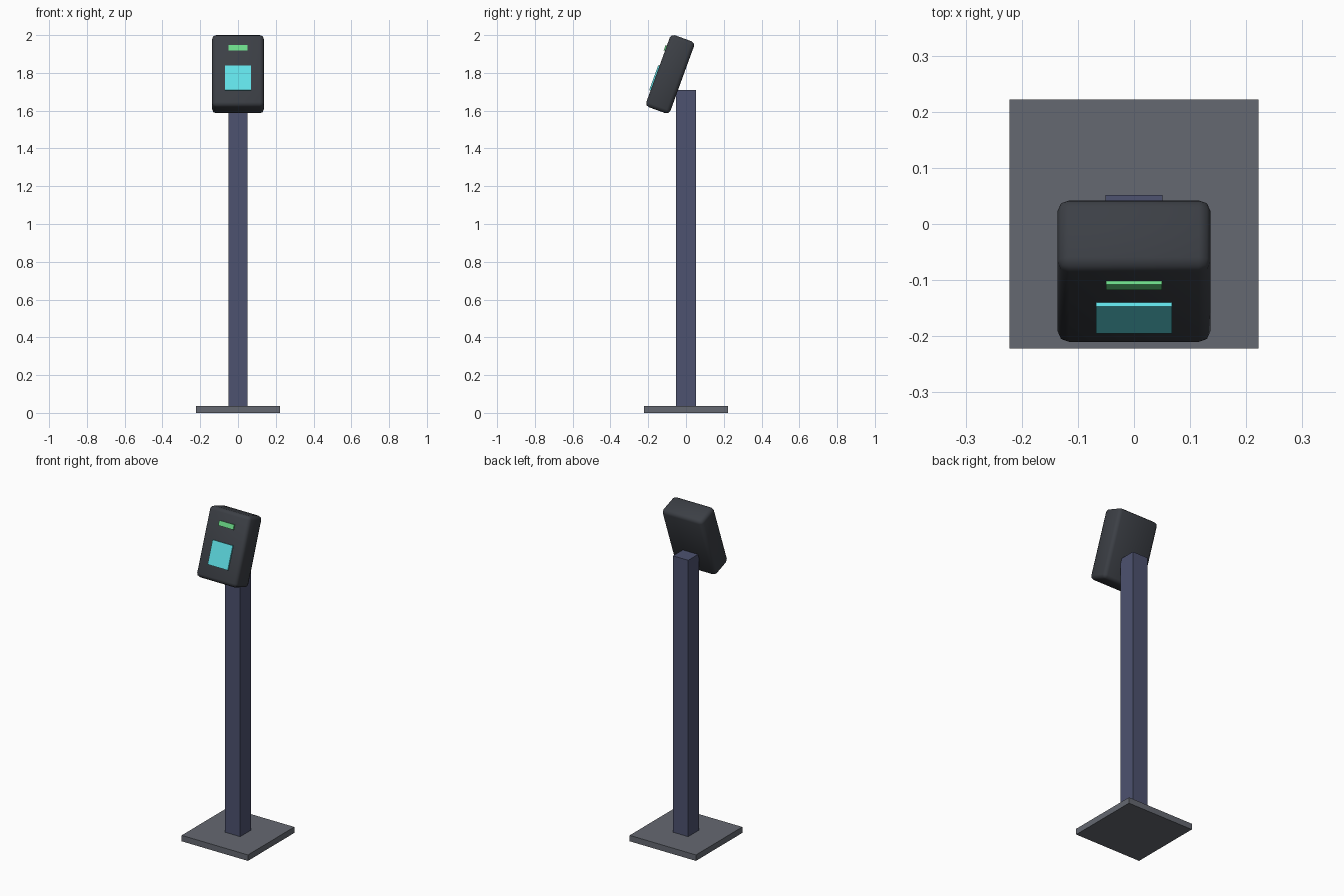
import bpy
from math import radians
from mathutils import Matrix, Vector

if "Cube" in bpy.data.objects:
    bpy.data.objects.remove(bpy.data.objects["Cube"])


def material(name, rgb):
    m = bpy.data.materials.new(name)
    m.diffuse_color = (*rgb, 1)
    m.use_nodes = True
    m.node_tree.nodes["Principled BSDF"].inputs["Base Color"].default_value = m.diffuse_color
    return m


def box(name, size, centre, mat, frame=Matrix()):
    """Box of the given size, centred in the given local frame."""
    bpy.ops.mesh.primitive_cube_add(size=1)
    ob = bpy.context.object
    ob.name = name
    ob.data.transform(Matrix.Diagonal((*size, 1)))
    ob.matrix_world = frame @ Matrix.Translation(Vector(centre))
    ob.data.materials.append(mat)
    return ob


steel = material("steel", (0.13, 0.14, 0.165))
navy = material("navy", (0.075, 0.085, 0.16))
charcoal = material("charcoal", (0.045, 0.05, 0.06))
cyan = material("cyan", (0.12, 0.75, 0.8))
green = material("green", (0.15, 0.7, 0.25))

# Floor plate and post
box("base_plate", (0.444, 0.444, 0.036), (0, 0, 0.018), steel)
box("post", (0.102, 0.104, 1.71), (0, 0, 0.855), navy)

# Reader head, leaning back 20 degrees
tilt = Matrix.Translation((0, -0.084, 1.793)) @ Matrix.Rotation(radians(-20), 4, 'X')
head = box("reader_head", (0.273, 0.136, 0.405), (0, 0, 0), charcoal, tilt)
bevel = head.modifiers.new("edge_bevel", 'BEVEL')
bevel.width = 0.021
bevel.segments = 2
bpy.ops.object.shade_smooth()

# Screen and status light stand slightly proud of the head's front face
box("screen", (0.135, 0.0153, 0.14), (0, -0.0677, -0.0476), cyan, tilt)
box("status_light", (0.1, 0.0153, 0.029), (0, -0.0677, 0.122), green, tilt)
